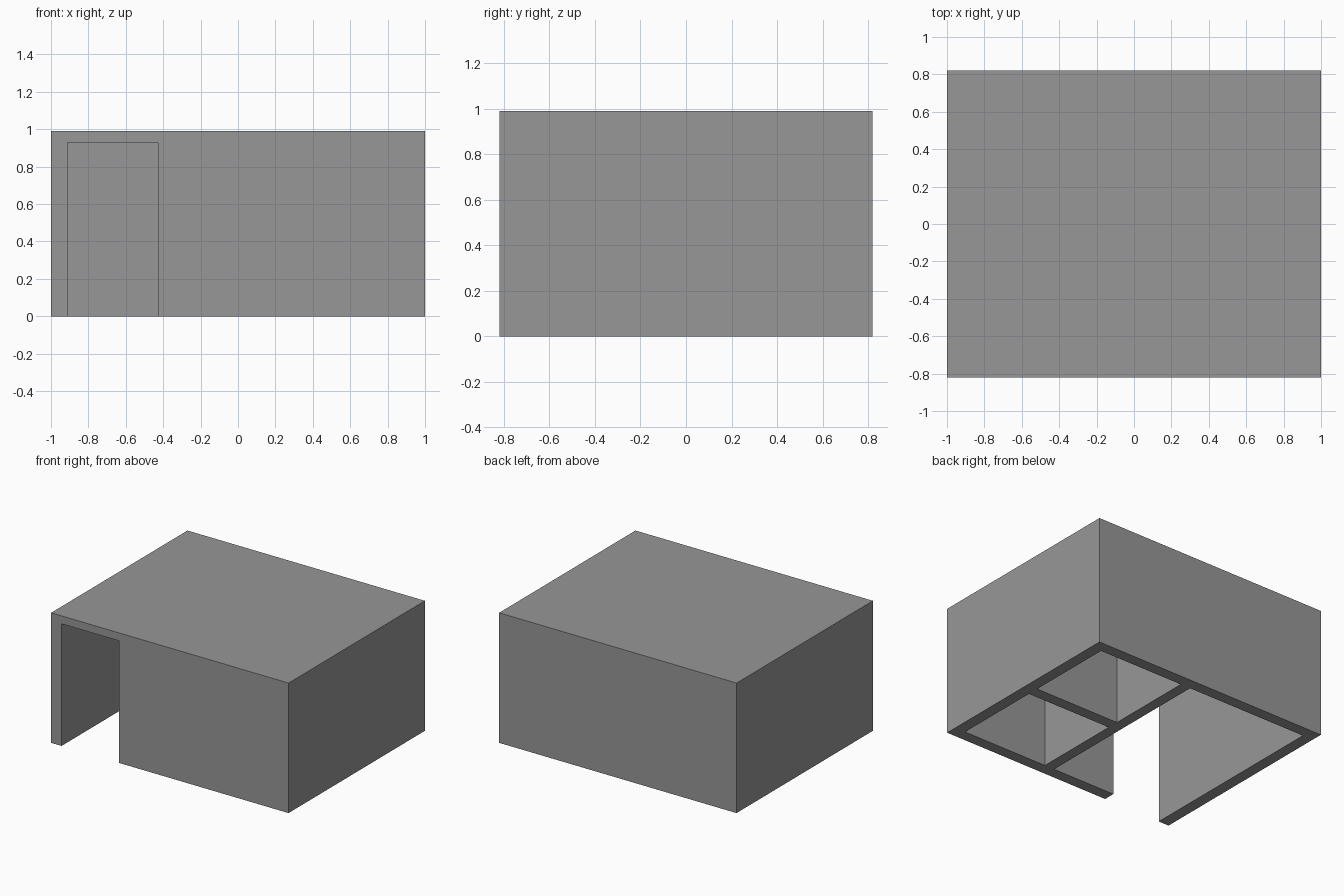
import bpy, bmesh

if "Cube" in bpy.data.objects:
    bpy.data.objects.remove(bpy.data.objects["Cube"])

HX, HY, H = 1.0, 0.82, 0.99      # half width, half depth, height
T, CEIL = 0.088, 0.93            # wall thickness, ceiling height


def prism(name, outline, z0, z1):
    """Extrude a closed xy outline between two heights."""
    bm = bmesh.new()
    face = bm.faces.new([bm.verts.new((x, y, z0)) for x, y in outline])
    top = bmesh.ops.extrude_face_region(bm, geom=[face])["geom"]
    bmesh.ops.translate(bm, vec=(0, 0, z1 - z0),
                        verts=[v for v in top if isinstance(v, bmesh.types.BMVert)])
    bmesh.ops.recalc_face_normals(bm, faces=bm.faces)
    mesh = bpy.data.meshes.new(name)
    bm.to_mesh(mesh)
    bm.free()
    mesh.materials.append(grey)
    obj = bpy.data.objects.new(name, mesh)
    bpy.context.collection.objects.link(obj)
    return obj


def rect(x0, x1, y0, y1):
    return [(x0, y0), (x1, y0), (x1, y1), (x0, y1)]


# Dark grey wall colour
grey = bpy.data.materials.new("dark_grey")
grey.diffuse_color = (0.31, 0.31, 0.31, 1)
grey.use_nodes = True
grey.node_tree.nodes["Principled BSDF"].inputs["Base Color"].default_value = grey.diffuse_color

# Solid building block with a flat roof
building = prism("building_shell", rect(-HX, HX, -HY, HY), 0, H)

# Main room running out through the doorway, plus two small side rooms
L, R, B = -HX + T, HX - T, HY - T
door_x, wall_x = -0.427, 0.108
main_room = [(L, -HY - 0.2), (door_x, -HY - 0.2), (door_x, -B),
             (wall_x, -B), (wall_x, B), (L, B)]
rooms = {
    "main_room_cutter": main_room,
    "back_room_cutter": rect(wall_x + T - 0.005, R, T / 2, B),
    "front_room_cutter": rect(wall_x + T - 0.005, R, -B, -T / 2),
}

# Hollow the rooms out from below
bpy.context.view_layer.objects.active = building
for name, outline in rooms.items():
    cutter = prism(name, outline, -0.2, CEIL)
    cutter.hide_render = True
    mod = building.modifiers.new(name, 'BOOLEAN')
    mod.operation = 'DIFFERENCE'
    mod.solver = 'EXACT'
    mod.object = cutter
    bpy.ops.object.modifier_apply(modifier=name)
    bpy.data.objects.remove(cutter)
